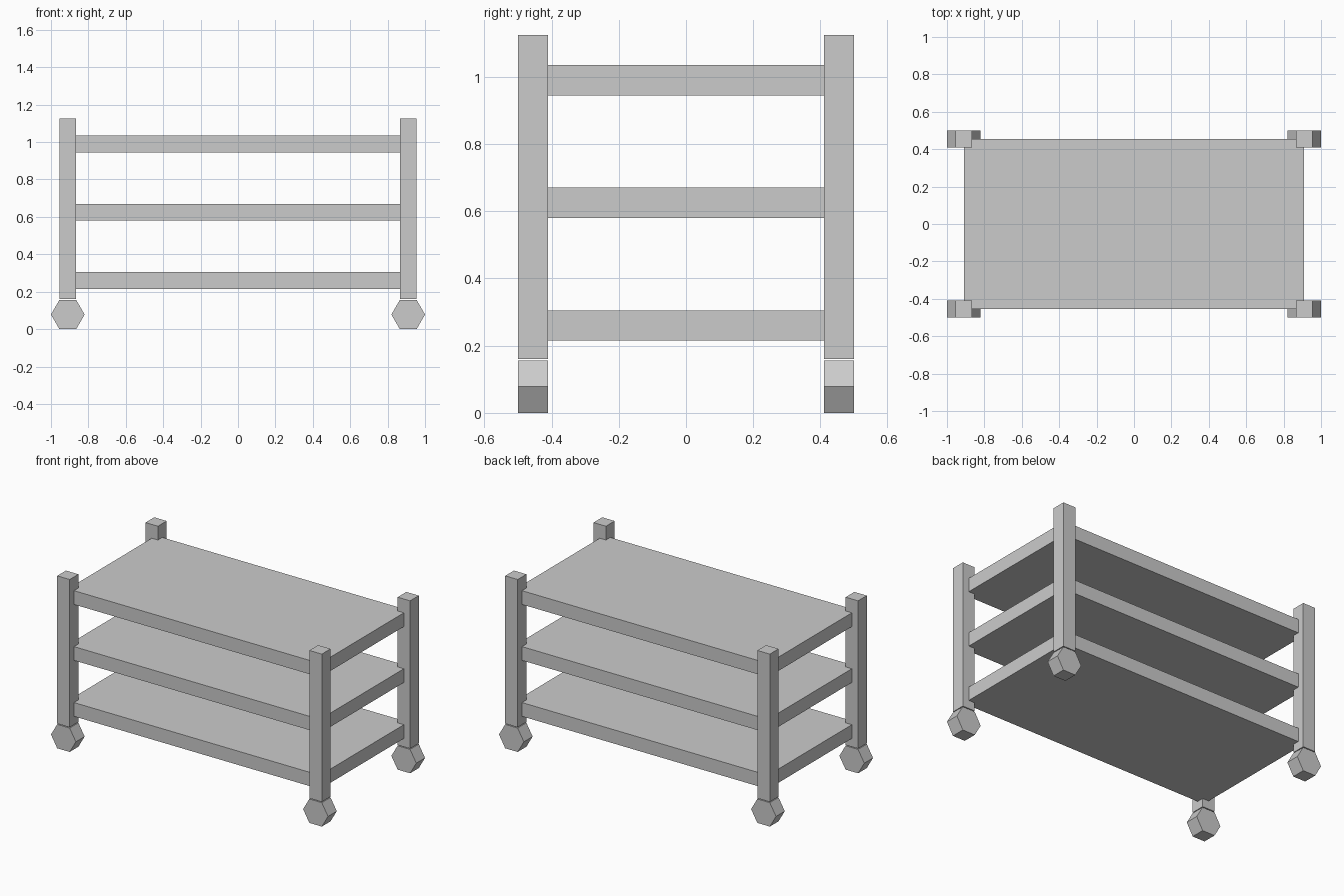
import bpy
from math import pi

if "Cube" in bpy.data.objects:
    bpy.data.objects.remove(bpy.data.objects["Cube"])

PX, PY, W = 0.91, 0.455, 0.09  # post centre offsets, common thickness
R = 0.09                       # wheel radius


def box(name, size, loc):
    bpy.ops.mesh.primitive_cube_add(size=1, location=loc)
    ob = bpy.context.object
    ob.name = name
    ob.scale = size
    bpy.ops.object.transform_apply(location=False, rotation=False, scale=True)
    return ob


# three shelves, their corners running to the post centres
for label, z in (("lower", 0.26), ("middle", 0.625), ("upper", 0.99)):
    box(f"{label}_shelf", (2 * PX, 2 * PY, W), (0, 0, z))

for sy, depth in ((-1, "front"), (1, "back")):
    for sx, side in ((-1, "left"), (1, "right")):
        # square corner post
        z0, z1 = 0.161, 1.125
        box(f"{depth}_{side}_post", (W, W, z1 - z0),
            (sx * PX, sy * PY, (z0 + z1) / 2))
        # six-sided wheel, axle along y, flat side down, points along x
        bpy.ops.mesh.primitive_cylinder_add(
            vertices=6, radius=R, depth=W,
            location=(sx * PX, sy * PY, R * 3 ** 0.5 / 2))
        wheel = bpy.context.object
        wheel.name = f"{depth}_{side}_wheel"
        wheel.rotation_euler = (pi / 2, pi / 6, 0)
        bpy.ops.object.transform_apply(location=False, rotation=True, scale=False)
